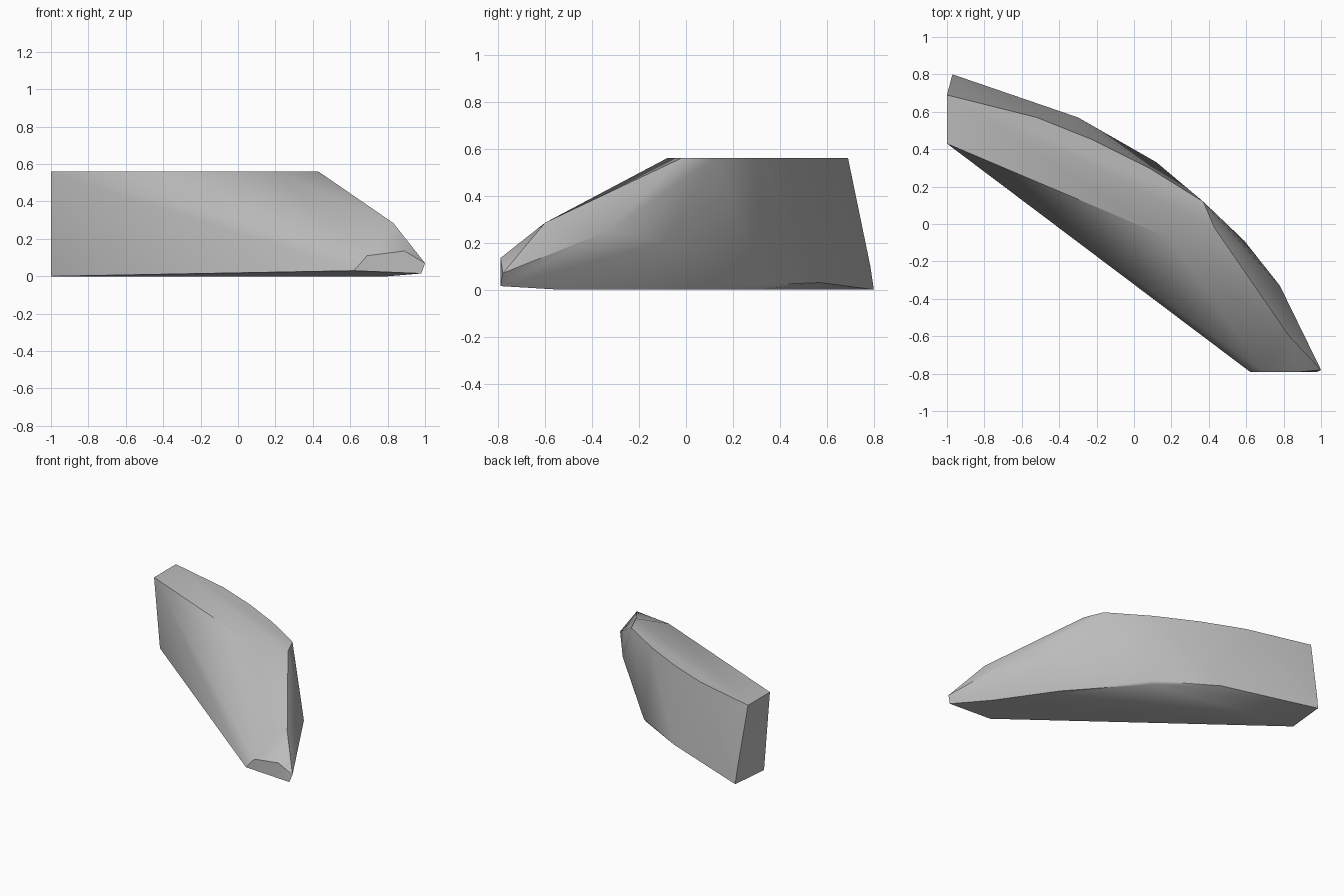
import bpy
import bmesh
import math


def remove_default_cube():
    cube = bpy.data.objects.get("Cube")
    if cube is not None:
        bpy.data.objects.remove(cube, do_unlink=True)


def flat_material(name, colour):
    material = bpy.data.materials.new(name)
    material.use_nodes = True
    material.diffuse_color = colour
    shader = next(node for node in material.node_tree.nodes if node.type == "BSDF_PRINCIPLED")
    shader.inputs["Base Color"].default_value = colour
    return material


def level(outline, height):
    """Lift a plan outline to one height."""
    return [(x, y, height) for x, y in outline]


def faceted_hull(name, corners, material, smooth_angle):
    """Wrap a taut faceted skin around the given corners."""
    mesh = bpy.data.meshes.new(name)
    bm = bmesh.new()
    for corner in corners:
        bm.verts.new(corner)
    hull = bmesh.ops.convex_hull(bm, input=bm.verts[:], use_existing_faces=False)
    unused = {v for v in hull["geom_interior"] + hull["geom_unused"]
              if isinstance(v, bmesh.types.BMVert) and not v.link_faces}
    bmesh.ops.delete(bm, geom=list(unused), context="VERTS")
    bmesh.ops.recalc_face_normals(bm, faces=bm.faces[:])
    bm.to_mesh(mesh)
    bm.free()
    mesh.materials.append(material)
    rock = bpy.data.objects.new(name, mesh)
    bpy.context.collection.objects.link(rock)
    bpy.ops.object.select_all(action="DESELECT")
    rock.select_set(True)
    bpy.context.view_layer.objects.active = rock
    bpy.ops.object.shade_smooth_by_angle(angle=smooth_angle)
    return rock


remove_default_cube()
stone = flat_material("stone grey", (0.5, 0.5, 0.5, 1))

# Flat plateau, with a straight front edge and a curved back edge
plateau = level([(-1, .43), (-1, .69), (-.52, .57), (-.22, .45), (.08, .3),
                 (.37, .12), (.43, -.02), (.2, -.08)], .56)

# Foot, undercut at the front corner and below the outer bulge
foot = level([(-1, .5), (-.97, .8), (.11, .32), (.53, -.15), (.8, -.54)], 0)

# Bulge that climbs along the outer wall towards the nose
bulge = [(-.975, .785, .1), (-.3, .57, .03), (.12, .33, .02),
         (.59, -.09, .2), (.78, -.33, .25)]

# Shoulder on the descending ridge
shoulder = [(.83, -.6, .285)]

# Blunt nose
nose = [(.62, -.79, .03), (.69, -.79, .11), (.89, -.79, .135),
        (1, -.78, .07), (.98, -.79, .015)]

faceted_hull("curved_rock", plateau + foot + bulge + shoulder + nose, stone, math.radians(36))
